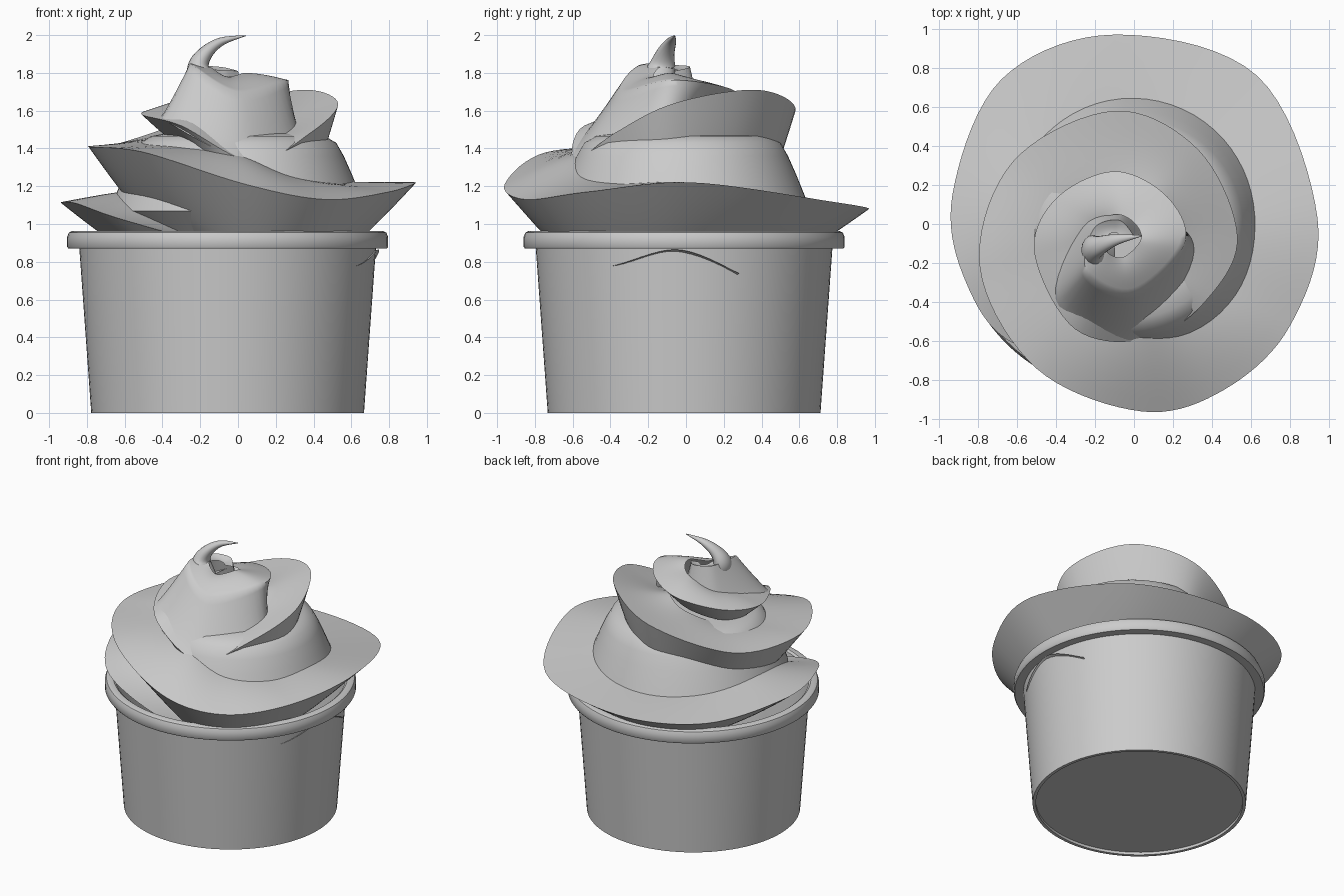
import bpy, bmesh, math
from mathutils import Vector

if "Cube" in bpy.data.objects:
    bpy.data.objects.remove(bpy.data.objects["Cube"])


def make_object(name, bm, angle):
    bmesh.ops.remove_doubles(bm, verts=bm.verts, dist=0.0005)
    bmesh.ops.recalc_face_normals(bm, faces=bm.faces)
    me = bpy.data.meshes.new(name)
    bm.to_mesh(me)
    bm.free()
    ob = bpy.data.objects.new(name, me)
    bpy.context.collection.objects.link(ob)
    bpy.ops.object.select_all(action='DESELECT')
    bpy.context.view_layer.objects.active = ob
    ob.select_set(True)
    bpy.ops.object.shade_smooth_by_angle(angle=math.radians(angle))
    return ob


def grid(name, rows, angle=35):
    """Skin a list of equally long point rows."""
    bm = bmesh.new()
    vs = [[bm.verts.new(p) for p in row] for row in rows]
    for a, b in zip(vs, vs[1:]):
        for i in range(len(a) - 1):
            bm.faces.new((a[i], a[i + 1], b[i + 1], b[i]))
    return make_object(name, bm, angle)


def lathe(name, profile, cx, cy, n=96, angle=35):
    rows = []
    for i in range(n + 1):
        a = 2 * math.pi * i / n
        rows.append([(cx + r * math.cos(a), cy + r * math.sin(a), z) for r, z in profile])
    return grid(name, rows, angle)


def catmull(keys, steps):
    out = []
    for i in range(len(keys) - 1):
        p0, p1, p2, p3 = (keys[min(max(i + k, 0), len(keys) - 1)] for k in (-1, 0, 1, 2))
        for s in range(steps):
            t = s / steps
            out.append([0.5 * (2 * b + (c - a) * t + (2 * a - 5 * b + 4 * c - d) * t * t
                               + (3 * b - a - 3 * c + d) * t ** 3)
                        for a, b, c, d in zip(p0, p1, p2, p3)])
    return out + [list(keys[-1])]


# Tapered paper cup with recessed base, hollow inside and rounded rim
lathe("cup", [(0, .02), (.70, .02), (.70, 0), (.722, 0), (.785, .87), (.843, .87),
              (.85, .88), (.85, .93), (.84, .955), (.825, .962), (.795, .962),
              (.78, .95), (.765, .87), (.69, .05), (0, .05)], -.055, -.01)

# Inner mound between the swirl layers
lathe("swirl_core", [(.55, .95), (.68, 1.07), (.645, 1.16), (.60, 1.27), (.56, 1.36), (.52, 1.43),
                     (.46, 1.465), (.38, 1.48), (0, 1.5)], 0, -.02, 64, 60)

# Ridge of the swirl, ascending: x, y, z, rise of the surface inside the ridge
ridge = [
    (.68, .28, .74, -.08), (.745, -.05, .865, -.08), (.57, -.45, .77, -.08),
    (0, -.70, .86, -.05), (-.6, -.62, 1.02, 0), (-.86, -.3, 1.11, .04),
    (-.93, .15, 1.11, .08), (-.68, .74, 1.08, .06), (-.1, .97, 1.08, .04),
    (.63, .76, 1.12, .04), (.94, .03, 1.22, .0), (.80, -.52, 1.17, .06),
    (.46, -.85, 1.13, .16), (.04, -.96, 1.21, .18), (-.5, -.74, 1.38, .03),
    (-.79, -.22, 1.41, .02), (-.62, .32, 1.43, .05), (-.1, .58, 1.60, -.04),
    (.33, .38, 1.71, -.1), (.53, -.06, 1.64, -.1), (.38, -.38, 1.48, 0),
    (.08, -.59, 1.33, .15), (-.3, -.54, 1.52, .08), (-.51, -.15, 1.58, .06),
    (-.4, .13, 1.62, .06), (-.1, .27, 1.69, .05), (.17, .14, 1.74, .03),
    (.26, -.1, 1.76, .04), (0, -.35, 1.70, .08), (-.24, -.25, 1.84, -.01),
    (-.21, -.03, 1.84, -.02), (-.08, .02, 1.83, -.02), (0, -.06, 1.81, 0)]
# Flank foot along the ridge: radius factor and drop
foot = [(.7, .12)] * 4 + [(.62, .25)] * 6 + [(.6, .38)] * 4 + [(.6, .38)] * 3 \
    + [(.82, .34)] * 3 + [(.85, .25)] * 2 + [(.68, .12)] * 3 + [(.65, .12)] * 2 \
    + [(1.15, .24), (1.8, .36), (2.0, .29), (1.6, .25)] + [(1.5, .2)] * 2
keys = [r + f for r, f in zip(ridge, foot)]

# Swirl: flank below the ridge, folding into the top surface
path = catmull(keys, 9)
rows = []
for i, (x, y, z, rise, ff, drop) in enumerate(path):
    t = i / (len(path) - 1)
    c = Vector((-.02 - .08 * t, -.03 - .05 * t, z))
    d = Vector((x, y, z)) - c
    row = []
    for k in range(9):
        u = k / 8
        row.append(c + d * (ff + (1 - ff) * u) - Vector((0, 0, drop * (1 - u ** 1.1))))
    for k in range(1, 9):
        u = k / 8
        row.append(c + d * (1 - .65 * u) + Vector((0, 0, rise * math.sin(u * math.pi / 2))))
    rows.append(row)
grid("swirl", rows, 70)

# Curled tip: a tapering horn
tip = catmull([(-.17, -.16, 1.72, .10), (-.21, -.13, 1.82, .075), (-.175, -.11, 1.90, .05),
               (-.09, -.08, 1.965, .028), (.04, -.06, 1.997, .003)], 8)
rows = []
for i, p in enumerate(tip):
    a, b = tip[max(i - 1, 0)], tip[min(i + 1, len(tip) - 1)]
    tangent = (Vector(b[:3]) - Vector(a[:3])).normalized()
    side = tangent.cross(Vector((0, 1, 0))).normalized()
    up = side.cross(tangent)
    rows.append([Vector(p[:3]) + p[3] * (side * math.cos(j * math.pi / 8) * .8
                                         + up * math.sin(j * math.pi / 8)) for j in range(17)])
grid("swirl_tip", rows, 50)
